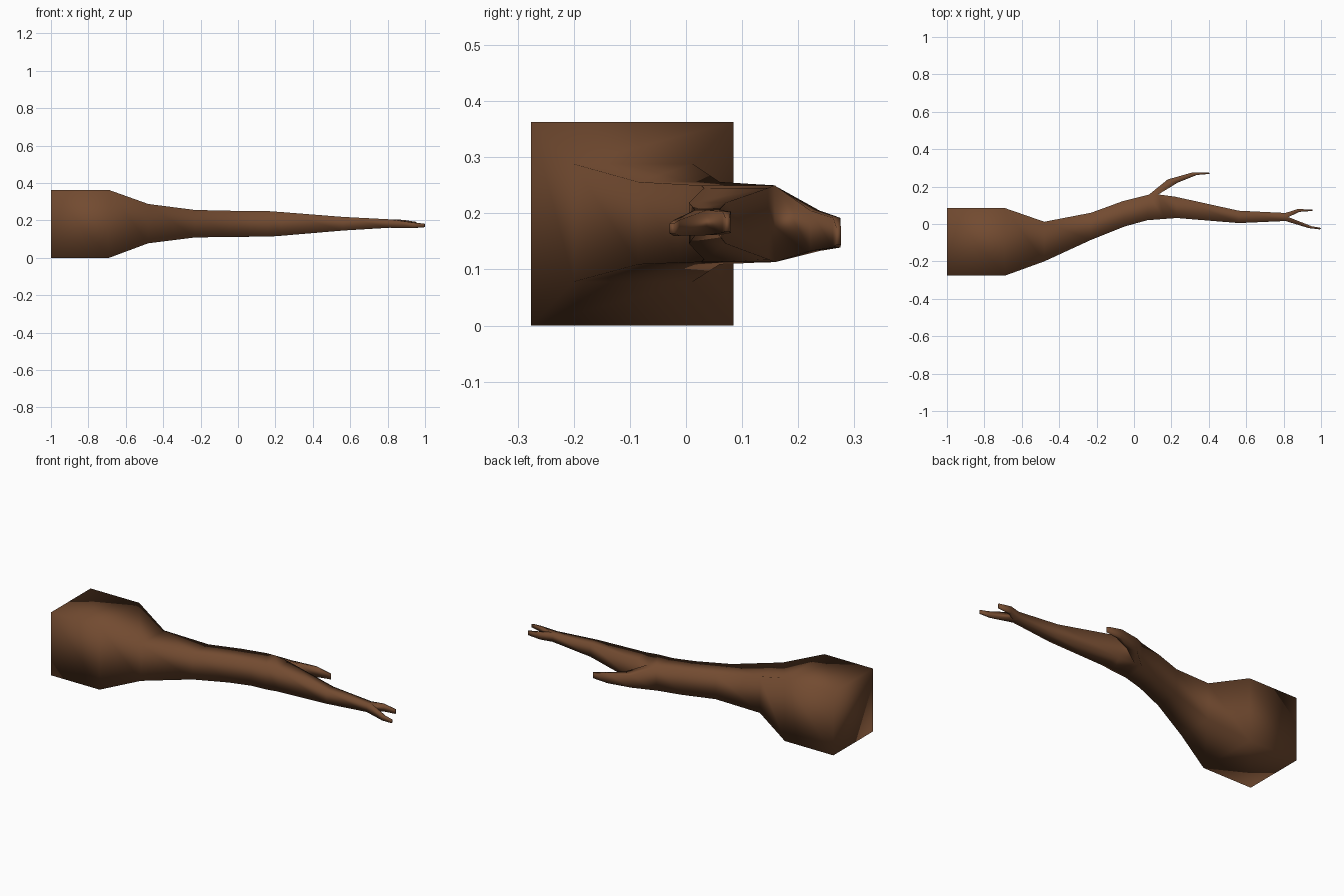
import bpy, bmesh

if "Cube" in bpy.data.objects:
    bpy.data.objects.remove(bpy.data.objects["Cube"])

bm = bmesh.new()


def ring(left, right, z0, z1):
    """Four-sided cross-section between a left (+y) and right (-y) edge."""
    return [bm.verts.new((*p, z)) for p, z in
            ((left, z0), (left, z1), (right, z1), (right, z0))]


def bridge(a, b, skip=()):
    for i in range(4):
        if i not in skip:
            j = (i + 1) % 4
            bm.faces.new((a[i], a[j], b[j], b[i]))


def grow(start, sections):
    """Loft a twig from a ring through sections and cap its tip."""
    for s in sections:
        nxt = ring(*s)
        bridge(start, nxt)
        start = nxt
    bm.faces.new(start)


# main limb
trunk = [ring(*s) for s in (
    ((-1, .085), (-1, -.276), 0, .363),
    ((-.69, .085), (-.69, -.276), 0, .363),
    ((-.48, .012), (-.48, -.20), .078, .288),
    ((-.23, .06), (-.23, -.085), .109, .256),
    ((-.06, .122), (-.05, -.013), .112, .252),
    ((.08, .157), (.07, .02), .113, .25),
    ((.13, .158), (.16, .027), .113, .25),
    ((.22, .146), (.23, .032), .118, .245),
    ((.56, .071), (.56, .005), .146, .219),
    ((.81, .059), (.81, .016), .161, .206))]
bm.faces.new(trunk[0])
for i in range(len(trunk) - 1):
    bridge(trunk[i], trunk[i + 1], skip=(0,) if i == 5 else ())

# side branch growing out of the open left side
p, q = trunk[5], trunk[6]
grow([p[0], p[1], q[1], q[0]], (
    ((.18, .238), (.235, .222), .133, .205),
    ((.31, .275), (.335, .262), .139, .192),
    ((.40, .276), (.405, .268), .144, .174)))

# forked tip
e = trunk[-1]
lo, hi = (bm.verts.new((.825, .037, z)) for z in (.161, .206))
bm.faces.new((e[0], e[3], lo))
bm.faces.new((e[1], hi, e[2]))
grow([e[0], e[1], hi, lo], (
    ((.875, .08), (.885, .065), .165, .203),
    ((.955, .077), (.955, .07), .168, .192)))
grow([lo, hi, e[2], e[3]], (
    ((.95, -.012), (.935, -.022), .16, .188),
    ((1, -.021), (.995, -.029), .164, .182)))

bmesh.ops.recalc_face_normals(bm, faces=bm.faces)
for f in bm.faces:
    f.smooth = True
mesh = bpy.data.meshes.new("branch")
bm.to_mesh(mesh)
bm.free()
branch = bpy.data.objects.new("branch", mesh)
bpy.context.collection.objects.link(branch)

bark = bpy.data.materials.new("bark")
bark.diffuse_color = (.17, .07, .03, 1)
bark.use_nodes = True
bark.node_tree.nodes["Principled BSDF"].inputs["Base Color"].default_value = bark.diffuse_color
mesh.materials.append(bark)
